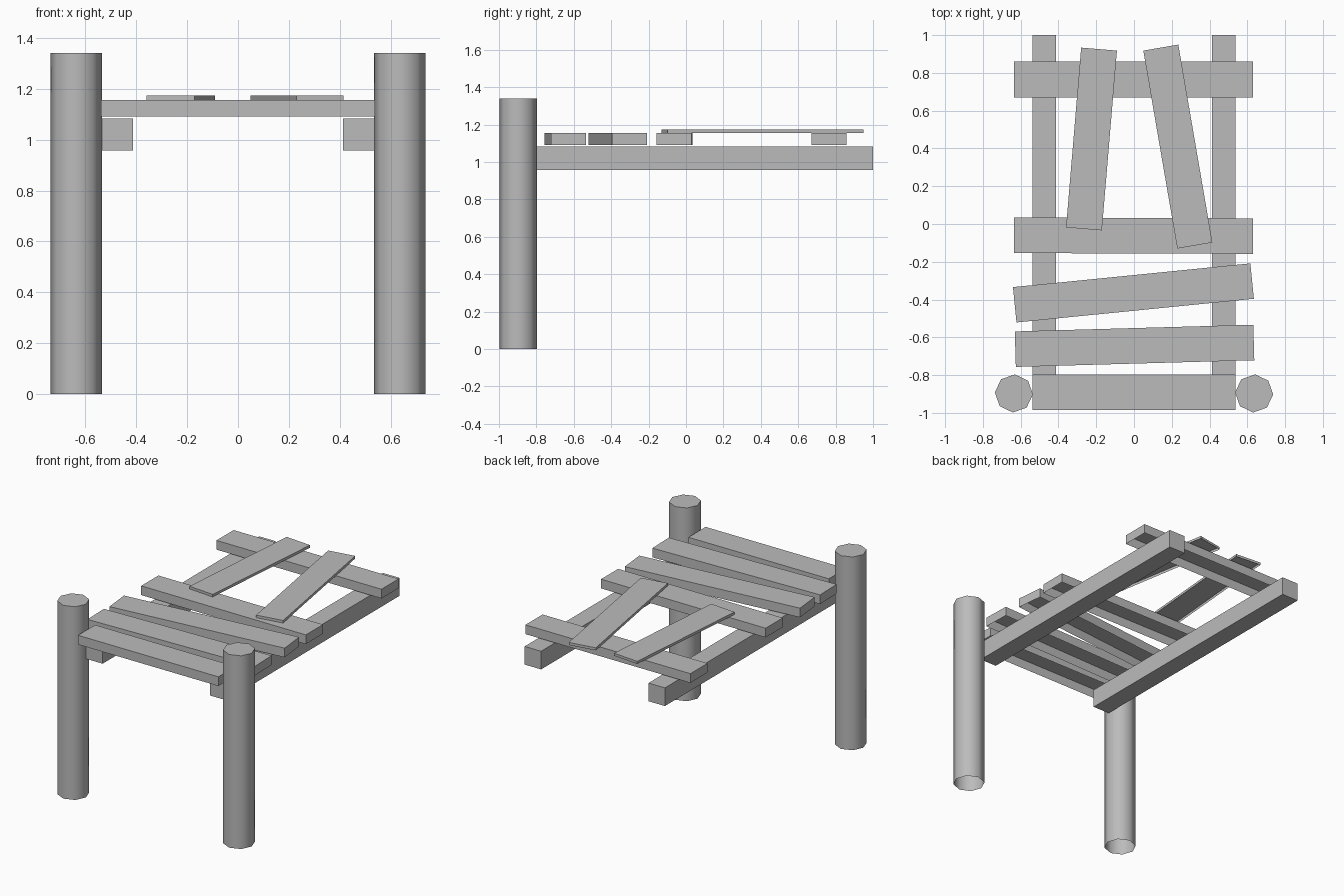
import bpy
import bmesh
from math import radians
from mathutils import Matrix

cube = bpy.data.objects.get("Cube")
if cube:
    bpy.data.objects.remove(cube, do_unlink=True)

# Weathered grey, shared by every part
grey = bpy.data.materials.new("weathered_grey")
grey.use_nodes = True
grey.diffuse_color = (0.5, 0.5, 0.5, 1)
bsdf = grey.node_tree.nodes["Principled BSDF"]
bsdf.inputs["Base Color"].default_value = grey.diffuse_color
bsdf.inputs["Roughness"].default_value = 0.9


def finish(name, bm, location, turn=0):
    """Turn a bmesh into a named object with the shared material."""
    mesh = bpy.data.meshes.new(name)
    bm.to_mesh(mesh)
    bm.free()
    mesh.materials.append(grey)
    obj = bpy.data.objects.new(name, mesh)
    obj.location = location
    obj.rotation_euler.z = radians(turn)
    bpy.context.collection.objects.link(obj)
    return obj


def drop_underside(bm):
    bm.normal_update()
    under = [f for f in bm.faces if f.normal.z < -0.9]
    bmesh.ops.delete(bm, geom=under, context="FACES")


def beam(name, size, location, turn=0, hollow=False):
    """Box beam; hollow boards have no underside."""
    bm = bmesh.new()
    bmesh.ops.create_cube(bm, size=1, matrix=Matrix.Diagonal((*size, 1)))
    if hollow:
        drop_underside(bm)
    return finish(name, bm, location, turn)


def post(name, x):
    """Eight-sided round post with a flat top and an open foot."""
    height = 1.34
    bm = bmesh.new()
    bmesh.ops.create_cone(bm, cap_ends=True, segments=8, radius1=0.101,
                          radius2=0.101, depth=height)
    drop_underside(bm)
    for face in bm.faces:
        face.smooth = len(face.verts) == 4
    for edge in bm.edges:
        edge.smooth = all(f.smooth for f in edge.link_faces)
    return finish(name, bm, (x, -0.897, height / 2), -3)


# Posts and long stringers, one of each per side
for side, sign in (("left", 1), ("right", -1)):
    post(side + "_post", sign * 0.636)
    beam(side + "_stringer", (0.126, 1.895, 0.126),
         (sign * 0.475, 0.052, 1.021))

# Cross planks: name, length, centre x, centre y, turn
for name, length, x, y, turn in (
        ("front_plank", 1.077, 0, -0.89, 0),
        ("second_plank", 1.263, 0.003, -0.645, 1.6),
        ("crooked_plank", 1.263, -0.003, -0.365, 5.7),
        ("middle_plank", 1.266, -0.002, -0.062, -0.2),
        ("back_plank", 1.266, -0.002, 0.765, 0)):
    beam(name, (length, 0.188, 0.064), (x, y, 1.123), turn, hollow=True)

# Thin loose boards lying lengthwise on the cross planks
beam("right_loose_board", (0.19, 0.955, 0.018), (-0.225, 0.45, 1.165), -4.8, hollow=True)
beam("left_loose_board", (0.188, 1.063, 0.018), (0.232, 0.41, 1.165), 9.75, hollow=True)
